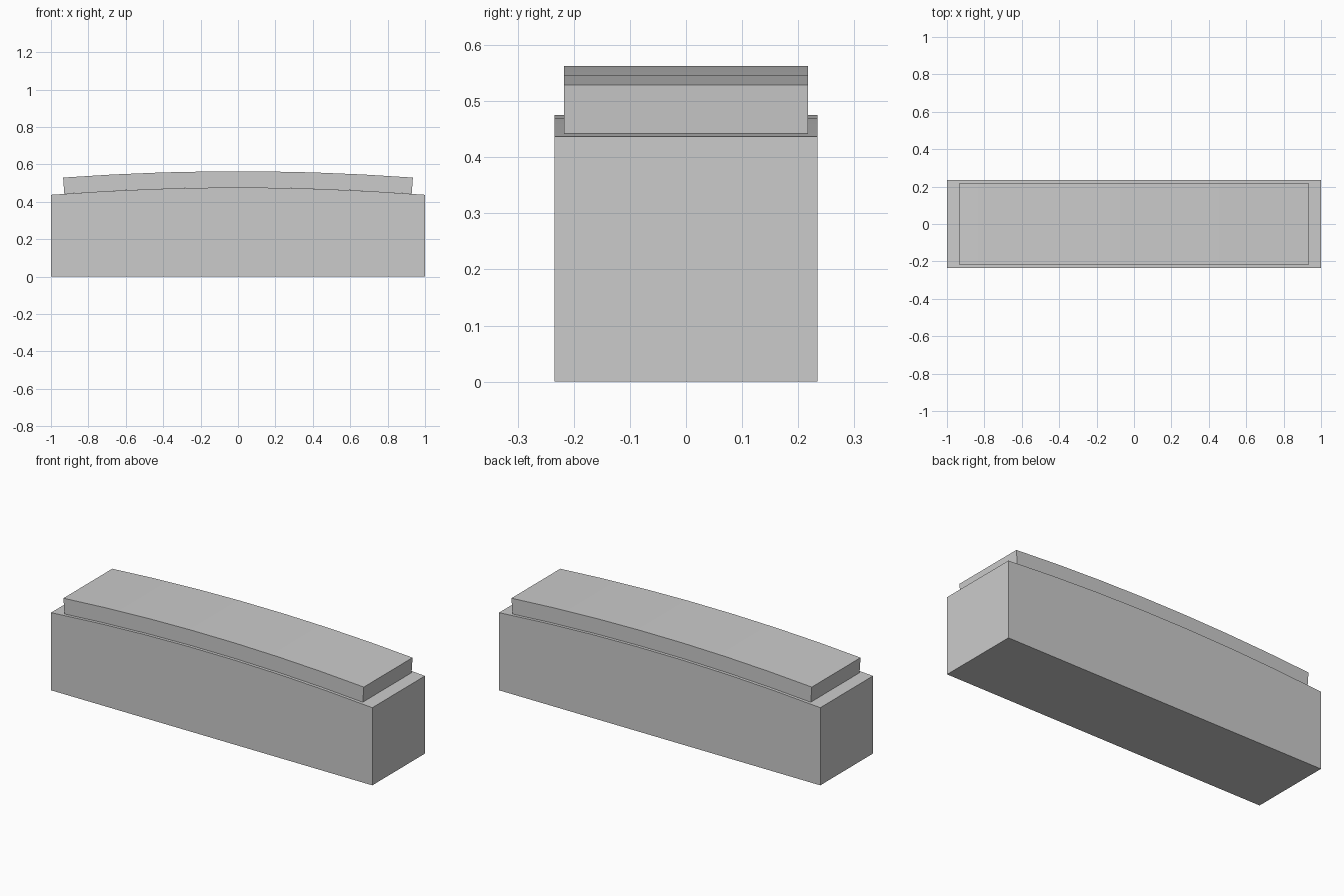
import bpy
import bmesh
from math import asin, sin, cos, radians

cube = bpy.data.objects.get("Cube")
if cube:
    bpy.data.objects.remove(cube, do_unlink=True)

SEGMENTS = 7
HALF_LENGTH = 1.0
END_Z, RISE = 0.437, 0.039
RADIUS = (HALF_LENGTH ** 2 + RISE ** 2) / (2 * RISE)
CENTRE_Z = END_Z + RISE - RADIUS

gray = bpy.data.materials.new("plain gray")
gray.use_nodes = True
colour = (0.6, 0.6, 0.6, 1)
gray.diffuse_color = colour
gray.node_tree.nodes["Principled BSDF"].inputs["Base Color"].default_value = colour


def arc(radius, half_angle):
    """Points along the crown, from the right end to the left end."""
    angles = [half_angle * (2 * i / SEGMENTS - 1) for i in range(SEGMENTS + 1)]
    return [(radius * sin(a), CENTRE_Z + radius * cos(a)) for a in angles]


def extrude_profile(name, profile, half_depth):
    """Solid made by extruding an x-z outline along y."""
    bm = bmesh.new()
    face = bm.faces.new([bm.verts.new((x, -half_depth, z)) for x, z in profile])
    result = bmesh.ops.extrude_face_region(bm, geom=[face])
    verts = [v for v in result["geom"] if isinstance(v, bmesh.types.BMVert)]
    bmesh.ops.translate(bm, verts=verts, vec=(0, 2 * half_depth, 0))
    bmesh.ops.recalc_face_normals(bm, faces=bm.faces)
    mesh = bpy.data.meshes.new(name)
    bm.to_mesh(mesh)
    bm.free()
    mesh.materials.append(gray)
    obj = bpy.data.objects.new(name, mesh)
    bpy.context.collection.objects.link(obj)
    bpy.ops.object.select_all(action="DESELECT")
    obj.select_set(True)
    bpy.context.view_layer.objects.active = obj
    bpy.ops.object.shade_smooth_by_angle(angle=radians(30))
    return obj


# Block with a gently crowned top
crown = arc(RADIUS, asin(HALF_LENGTH / RADIUS))
extrude_profile("base_block", crown + [(HALF_LENGTH, 0), (-HALF_LENGTH, 0)], 0.234)

# Curved slab resting on the crown, with ends square to the curve
top_radius = RADIUS + 0.087
slab_angle = asin(0.935 / top_radius)
slab = arc(top_radius, slab_angle) + arc(RADIUS, slab_angle)[::-1]
extrude_profile("top_slab", slab, 0.217)
